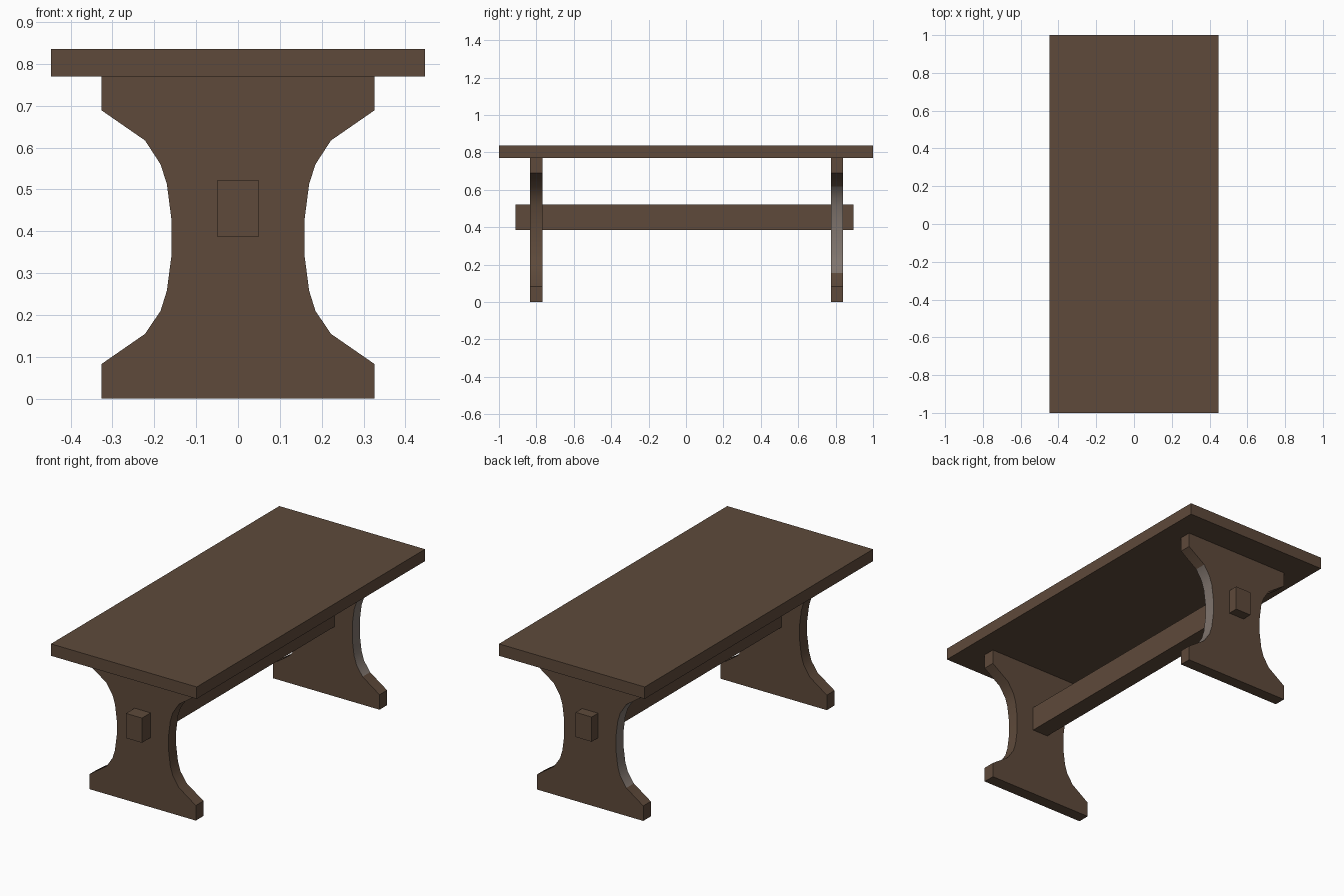
import bpy, bmesh
from math import radians

if "Cube" in bpy.data.objects:
    bpy.data.objects.remove(bpy.data.objects["Cube"])


def material(name, rgb):
    m = bpy.data.materials.new(name)
    m.diffuse_color = (*rgb, 1)
    m.use_nodes = True
    m.node_tree.nodes["Principled BSDF"].inputs["Base Color"].default_value = m.diffuse_color
    return m


wood = material("dark wood", (0.112, 0.068, 0.043))
grey = material("bare grey wood", (0.216, 0.178, 0.155))


def finish(name, bm, mats):
    bmesh.ops.recalc_face_normals(bm, faces=bm.faces)
    me = bpy.data.meshes.new(name)
    bm.to_mesh(me)
    bm.free()
    ob = bpy.data.objects.new(name, me)
    bpy.context.collection.objects.link(ob)
    for m in mats:
        me.materials.append(m)
    return ob


def box(name, lo, hi):
    bm = bmesh.new()
    bmesh.ops.create_cube(bm, size=1)
    for v in bm.verts:
        for i in range(3):
            v.co[i] = lo[i] if v.co[i] < 0 else hi[i]
    return finish(name, bm, [wood])


# Half outline of a trestle leg (x, z), bottom to top
HALF = [(0.326, 0), (0.326, 0.083), (0.222, 0.155), (0.185, 0.21),
        (0.17, 0.258), (0.159, 0.342), (0.159, 0.428), (0.17, 0.513),
        (0.185, 0.56), (0.222, 0.617), (0.326, 0.689), (0.326, 0.77)]


def leg(name, y0, y1, grey_waist):
    bm = bmesh.new()
    outline = HALF + [(-x, z) for x, z in reversed(HALF)]
    face = bm.faces.new([bm.verts.new((x, y0, z)) for x, z in outline])
    ext = bmesh.ops.extrude_face_region(bm, geom=[face], use_keep_orig=True)
    verts = [g for g in ext["geom"] if isinstance(g, bmesh.types.BMVert)]
    bmesh.ops.translate(bm, verts=verts, vec=(0, y1 - y0, 0))
    bm.normal_update()
    # the curved waist edge of one leg is bare grey
    for f in bm.faces:
        z = f.calc_center_median().z
        if grey_waist and abs(f.normal.y) < 0.5 and 0.156 < z < 0.616:
            f.material_index = 1
    ob = finish(name, bm, [wood, grey] if grey_waist else [wood])
    bpy.ops.object.select_all(action='DESELECT')
    ob.select_set(True)
    bpy.context.view_layer.objects.active = ob
    bpy.ops.object.shade_smooth_by_angle(angle=radians(30))


# Table top, stretcher beam and two legs
box("table_top", (-0.447, -1, 0.77), (0.447, 1, 0.836))
box("stretcher_beam", (-0.049, -0.911, 0.386), (0.049, 0.896, 0.523))
leg("front_leg", -0.835, -0.768, False)
leg("back_leg", 0.774, 0.84, True)
